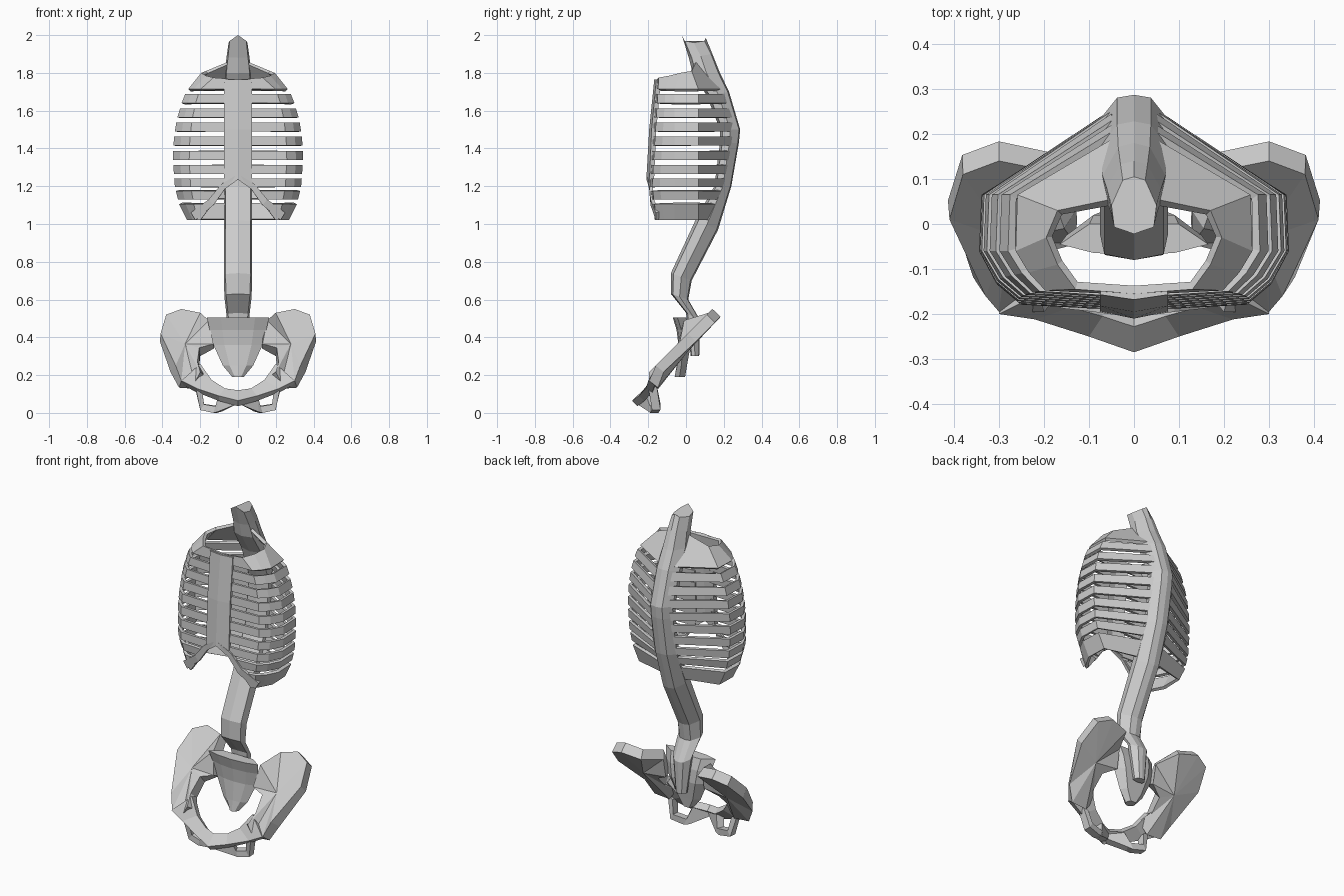
import bpy


def make(name, verts, faces, thick=0.0, mirror=True):
    me = bpy.data.meshes.new(name)
    me.from_pydata([tuple(v) for v in verts], [], faces)
    me.update()
    ob = bpy.data.objects.new(name, me)
    bpy.context.collection.objects.link(ob)
    if mirror:
        m = ob.modifiers.new("mirror", 'MIRROR')
        m.use_clip = True
        m.merge_threshold = 0.001
    if thick:
        s = ob.modifiers.new("thickness", 'SOLIDIFY')
        s.thickness = thick
        s.offset = -1
    return ob


def sheet(name, lower, upper, thick):
    """Strip of quads between two edges, thickened inwards and mirrored."""
    n = len(lower)
    make(name, lower + upper,
         [(i, i + 1, n + i + 1, n + i) for i in range(n - 1)], thick)


def loft(name, rings):
    n = len(rings[0])
    verts = [v for r in rings for v in r]
    faces = [(k * n + i, k * n + (i + 1) % n, (k + 1) * n + (i + 1) % n, (k + 1) * n + i)
             for k in range(len(rings) - 1) for i in range(n)]
    faces += [tuple(range(n))[::-1], tuple(range(len(verts) - n, len(verts)))]
    make(name, verts, faces, mirror=False)


def interp(table, z):
    if z <= table[0][0]:
        return table[0][1]
    for (a, u), (b, v) in zip(table, table[1:]):
        if z <= b:
            return u + (v - u) * (z - a) / (b - a)
    return table[-1][1]


# Spine: front y, front z, back y, back z, half width
SPINE = [(.025, .30, .07, .30, .035), (0, .53, .075, .49, .06), (-.08, .63, .012, .60, .072),
         (-.08, .74, .03, .70, .075), (.05, 1.02, .17, .97, .075), (.15, 1.20, .24, 1.20, .075),
         (.18, 1.43, .28, 1.43, .075), (.18, 1.50, .287, 1.50, .075), (.11, 1.68, .228, 1.70, .075),
         (.035, 1.80, .18, 1.80, .07), (.015, 1.88, .14, 1.90, .06), (-.022, 2.0, .105, 1.985, .05)]
PROFILE = [(0, 0), (.88, .12), (1, .5), (.5, .94), (0, 1), (-.5, .94), (-1, .5), (-.88, .12)]
rings = []
for yf, zf, yb, zb, w in SPINE:
    rings.append([(u * w, yf + (yb - yf) * t,
                   zf + (zb - zf) * t - (.033 * abs(u) if zf > 1.95 else 0)) for u, t in PROFILE])
loft("spine", rings)

# Rib cage outline tables by height: half width, front y, back y, inner front x
W = [(1.02, .27), (1.1, .31), (1.2, .335), (1.35, .345), (1.45, .34), (1.55, .325), (1.67, .29), (1.72, .26)]
F = [(1.02, -.165), (1.2, -.19), (1.76, -.155)]
B = [(1.02, .12), (1.2, .21), (1.45, .255), (1.55, .25), (1.7, .20), (1.8, .12)]
S = [(1.02, .20), (1.1, .14), (1.2, .06), (1.25, .05)]


def outline(z, start=None):
    w, f, b = interp(W, z), interp(F, z), interp(B, z)
    s = interp(S, z) if start is None else start
    return [(s, f, z), (max(.75 * w, s + .015), f + .01, z), (.89 * w, f + .05, z),
            (w, -.06, z), (.985 * w, .065, z), (.05, b, z)]


# Ribs
LEVELS = [(1.02, 1.105), (1.13, 1.175), (1.195, 1.24), (1.265, 1.312), (1.34, 1.387),
          (1.415, 1.462), (1.49, 1.537), (1.565, 1.612), (1.64, 1.687)]
for k, (z0, z1) in enumerate(LEVELS):
    sheet(f"rib_{k + 1}", outline(z0), outline(z1), .018)

# Top rib collar sloping in to the neck
sheet("rib_collar", outline(1.715, 0),
      [(0, -.155, 1.765), (.13, -.145, 1.775), (.17, -.09, 1.785),
       (.195, -.03, 1.80), (.17, .03, 1.81), (.05, .055, 1.86)], .018)

# Breastbone and the arch under it
sheet("breastbone_upper", [(0, -.195, 1.5), (.075, -.182, 1.5)],
      [(0, -.168, 1.765), (.075, -.157, 1.765)], .025)
sheet("breastbone_lower", [(0, -.21, 1.235), (.075, -.195, 1.2)],
      [(0, -.195, 1.5), (.075, -.182, 1.5)], .025)
sheet("rib_arch",
      [(0, -.208, 1.235), (.07, -.195, 1.185), (.13, -.188, 1.10), (.225, -.16, 1.02)],
      [(0, -.208, 1.265), (.09, -.195, 1.21), (.155, -.188, 1.13), (.25, -.16, 1.06)], .018)

# Sacrum
rings = []
for z, w, yf, yb in [(.19, .03, -.06, -.005), (.25, .08, -.05, .005), (.36, .13, -.04, .025),
                     (.44, .15, -.05, .02), (.505, .165, -.07, .0)]:
    rings.append([(0, yf, z), (w * .55, yf + .006, z), (w, yf + .025, z), (w * .6, yb, z),
                  (-w * .6, yb, z), (-w, yf + .025, z), (-w * .55, yf + .006, z)])
loft("sacrum", rings)

# Hip wings, tilted plates fanned round a dished centre
WING = [(.13, .365), (.205, .345), (.215, .27), (.20, .215), (.23, .16), (.30, .17), (.33, .25),
        (.41, .42), (.38, .52), (.30, .55), (.20, .53)]
pts = [(x, max(z - .41, -.195), z) for x, z in WING] + [(.155, -.01, .49)]
n = len(pts)
make("hip_wing", pts + [(.28, -.035, .365)],
     [(i, (i + 1) % n, n) for i in range(n)], .06)

# Pubic bar and lower seat loop
sheet("pubic_bar",
      [(0, -.285, .065), (.1, -.25, .09), (.22, -.212, .13), (.30, -.2, .17)],
      [(0, -.228, .12), (.07, -.205, .13), (.14, -.185, .175), (.20, -.15, .26)], .04)
sheet("seat_loop",
      [(0, -.265, .05), (.11, -.195, .005), (.13, -.19, .0), (.2, -.18, .015), (.225, -.2, .14)],
      [(0, -.255, .085), (.10, -.215, .10), (.12, -.19, .035), (.18, -.18, .045), (.19, -.195, .12)],
      .045)
